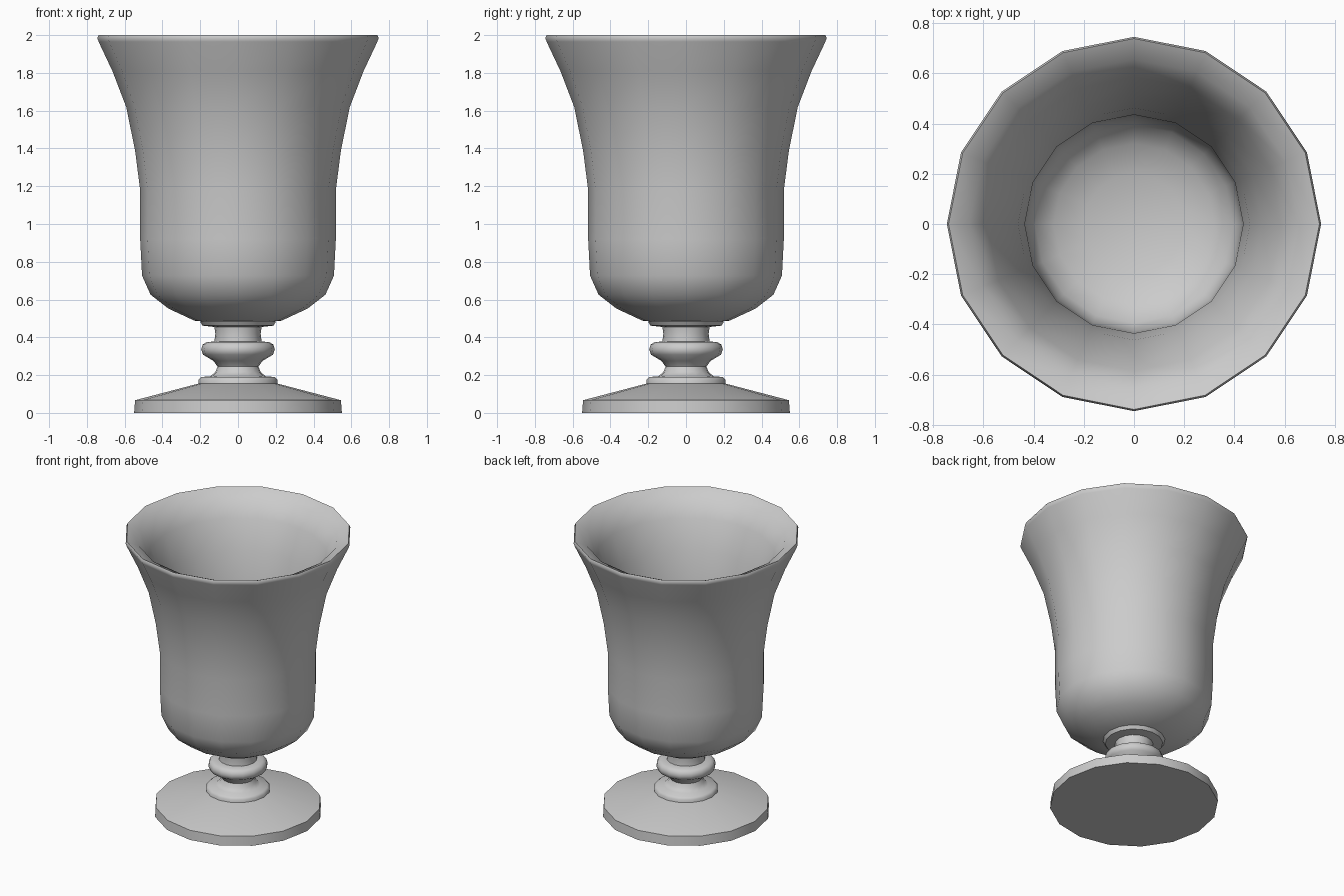
import bpy, bmesh, math

if "Cube" in bpy.data.objects:
    bpy.data.objects.remove(bpy.data.objects["Cube"])

SIDES = 16


def lathe(name, profile, angle):
    """Revolve (radius, z) points about the z axis; radius 0 makes a pole."""
    bm = bmesh.new()
    rings = []
    for r, z in profile:
        if r == 0:
            rings.append([bm.verts.new((0, 0, z))])
        else:
            rings.append([bm.verts.new((r * math.cos(2 * math.pi * i / SIDES),
                                        r * math.sin(2 * math.pi * i / SIDES), z))
                          for i in range(SIDES)])
    for a, b in zip(rings, rings[1:]):
        for i in range(SIDES):
            j = (i + 1) % SIDES
            if len(a) == 1:
                bm.faces.new((a[0], b[j], b[i]))
            elif len(b) == 1:
                bm.faces.new((a[i], a[j], b[0]))
            else:
                bm.faces.new((a[i], a[j], b[j], b[i]))
    bmesh.ops.recalc_face_normals(bm, faces=bm.faces)
    mesh = bpy.data.meshes.new(name)
    bm.to_mesh(mesh)
    bm.free()
    obj = bpy.data.objects.new(name, mesh)
    bpy.context.collection.objects.link(obj)
    bpy.ops.object.select_all(action='DESELECT')
    obj.select_set(True)
    bpy.context.view_layer.objects.active = obj
    bpy.ops.object.shade_smooth_by_angle(angle=math.radians(angle))
    return obj


# Flared bowl: outer wall, rim, then thick inner wall down to the floor
lathe("bowl", [
    (0, 0.475), (0.23, 0.488), (0.368, 0.552), (0.463, 0.626), (0.508, 0.727),
    (0.518, 0.92), (0.518, 1.18), (0.545, 1.39), (0.592, 1.62), (0.665, 1.81),
    (0.738, 1.965), (0.745, 1.985), (0.738, 2.0),
    (0.655, 1.96), (0.585, 1.84), (0.51, 1.64), (0.462, 1.41), (0.435, 1.19),
    (0.432, 0.92), (0.425, 0.76), (0.395, 0.68), (0.32, 0.625), (0.2, 0.58), (0, 0.57)], 50)

# Turned stem: lower disc, waist, round knop, neck and collar
lathe("stem", [
    (0, 0.14), (0.21, 0.14), (0.21, 0.175), (0.195, 0.19), (0.145, 0.194),
    (0.12, 0.217), (0.108, 0.245), (0.13, 0.275), (0.185, 0.308), (0.195, 0.335),
    (0.187, 0.362), (0.165, 0.375), (0.125, 0.378), (0.12, 0.42), (0.125, 0.455),
    (0.188, 0.462), (0.203, 0.485), (0, 0.49)], 50)

# Wide foot with a shallow sloping top
lathe("foot", [(0, 0), (0.55, 0), (0.545, 0.067), (0.21, 0.155), (0, 0.155)], 40)
